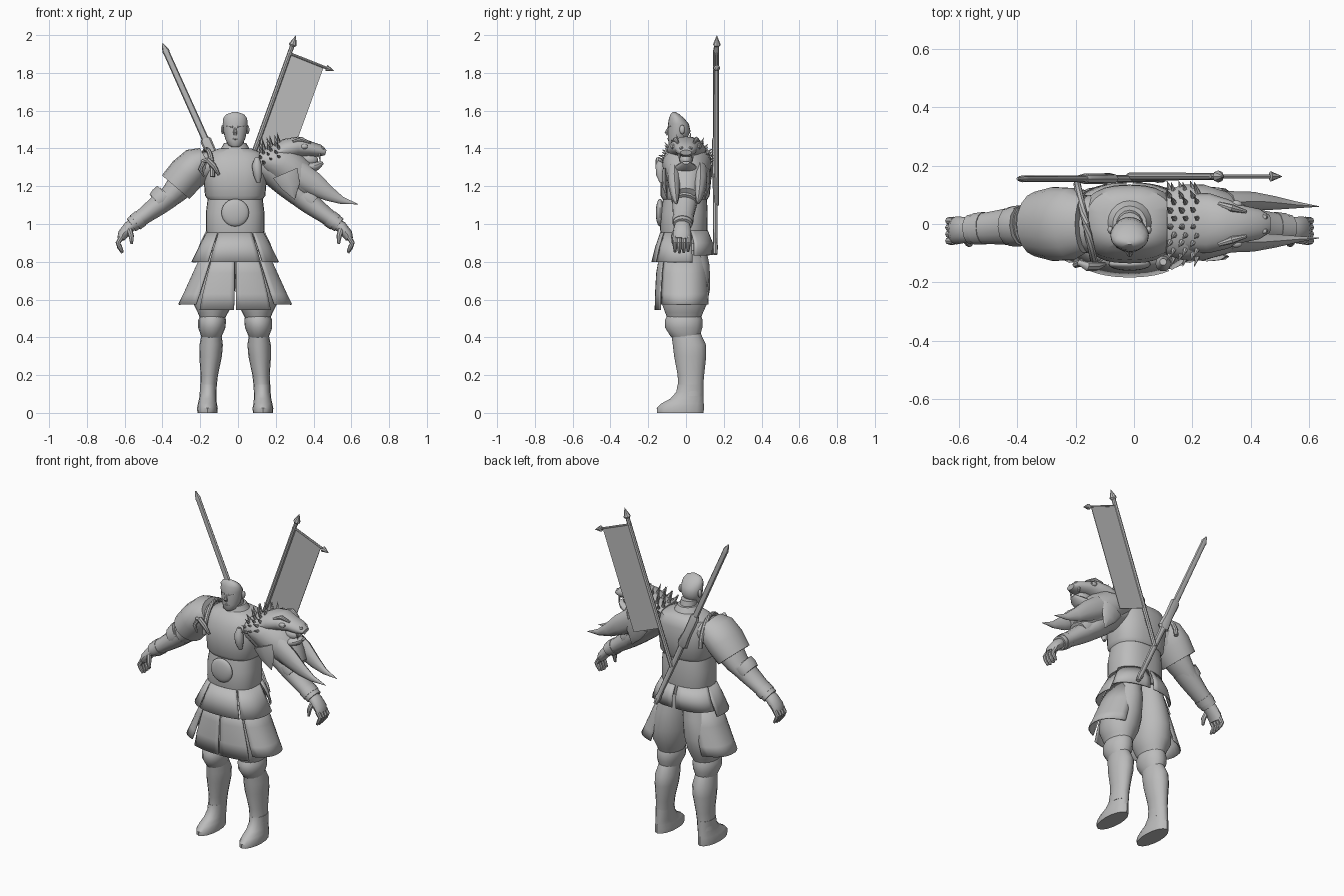
import bpy, bmesh, math
from mathutils import Vector as V

X0 = -0.015  # centre line of the body
grey = bpy.data.materials.new("steel_grey")
grey.diffuse_color = (0.5, 0.5, 0.5, 1)


def finish(name, bm, thick=0, angle=40):
    bmesh.ops.recalc_face_normals(bm, faces=bm.faces)
    me = bpy.data.meshes.new(name)
    bm.to_mesh(me)
    bm.free()
    me.materials.append(grey)
    me.polygons.foreach_set("use_smooth", [angle > 0] * len(me.polygons))
    me.set_sharp_from_angle(angle=math.radians(angle))
    ob = bpy.data.objects.new(name, me)
    bpy.context.collection.objects.link(ob)
    if thick:
        ob.modifiers.new("thickness", 'SOLIDIFY').thickness = thick
    return ob


def skin(name, rings, closed=True, thick=0, angle=40):
    bm = bmesh.new()
    rows = [[bm.verts.new(p) for p in r] for r in rings]
    n = len(rows[0])
    for a, b in zip(rows, rows[1:]):
        for i in range(n if closed else n - 1):
            j = (i + 1) % n
            bm.faces.new((a[i], a[j], b[j], b[i]))
    if closed:
        bm.faces.new(rows[0])
        bm.faces.new(rows[-1])
    return finish(name, bm, thick, angle)


def power(c, e):
    return math.copysign(abs(c) ** e, c)


def loft(name, rows, n=20, e=1.0, angle=40):
    """Stack of level ovals: x, y, z, half width, half depth."""
    ts = [2 * math.pi * i / n for i in range(n)]
    return skin(name, [[(x + rx * power(math.cos(t), e), y + ry * power(math.sin(t), e), z)
                        for t in ts] for x, y, z, rx, ry in rows], angle=angle)


def tube(name, pts, radii, n=12, angle=40):
    """Oval sections across a path; radii are (across, along y)."""
    pts = [V(p) for p in pts]
    rings = []
    for k, p in enumerate(pts):
        t = (pts[min(k + 1, len(pts) - 1)] - pts[max(k - 1, 0)]).normalized()
        u = t.cross(V((0, 1, 0)))
        u = u.normalized() if u.length > 0.1 else V((1, 0, 0))
        v = u.cross(t)
        a, b = radii[k] if isinstance(radii[k], tuple) else (radii[k],) * 2
        rings.append([p + u * a * math.cos(q) + v * b * math.sin(q)
                      for q in (2 * math.pi * i / n for i in range(n))])
    return skin(name, rings, angle=angle)


def panel(name, a0, a1, rows, thick=0.006, n=9):
    """Curved plate around the body: y centre, z, half width, half depth."""
    ang = [math.radians(a0 + (a1 - a0) * i / n) for i in range(n + 1)]
    return skin(name, [[(X0 + rx * power(math.cos(a), .85), y + ry * power(math.sin(a), .85), z) for a in ang]
                       for y, z, rx, ry in rows], closed=False, thick=thick)


def ball(name, c, r, seg=16):
    bm = bmesh.new()
    bmesh.ops.create_uvsphere(bm, u_segments=seg, v_segments=seg // 2, radius=1)
    for v in bm.verts:
        v.co = V([c[i] + v.co[i] * r[i] for i in range(3)])
    return finish(name, bm)


# Torso: belly armour, chest plate and collar
loft("belly_armour", [(X0, -.01, .90, .14, .112), (X0, -.012, .97, .155, .125), (X0, -.01, 1.06, .155, .125),
                      (X0, -.005, 1.14, .145, .115), (X0, -.005, 1.17, .14, .11)], 28, .8)
loft("chest_plate", [(X0, -.005, 1.13, .145, .118), (X0, -.005, 1.15, .16, .13), (X0, 0, 1.25, .168, .135),
                     (X0, .005, 1.33, .17, .128), (X0, .015, 1.375, .145, .105), (X0, .01, 1.40, .085, .075)], 28, .8)
loft("collar", [(X0, .01, 1.36, .105, .09), (X0, .005, 1.40, .075, .075), (X0, 0, 1.43, .058, .062)])
ball("belly_disc", (X0, -.138, 1.06), (.073, .022, .073), 24)

# Head with face details
loft("neck", [(X0, .005, 1.38, .05, .055), (X0, -.01, 1.46, .045, .05)], 16)
loft("head", [(X0, -.065, 1.408, .02, .02), (X0, -.06, 1.418, .036, .032), (X0, -.045, 1.45, .053, .05),
              (X0, -.036, 1.49, .062, .06), (X0, -.04, 1.53, .066, .055), (X0, -.05, 1.56, .063, .04),
              (X0, -.058, 1.58, .048, .024), (X0, -.062, 1.592, .015, .008)], 20)
tube("nose", [(X0, -.092, 1.51), (X0, -.102, 1.485), (X0, -.094, 1.472)], [.005, .011, .008], 8)
tube("mouth", [(X0 - .022, -.087, 1.45), (X0, -.094, 1.451), (X0 + .022, -.087, 1.45)], [.003, .006, .003], 8)
for s in (-1, 1):
    ball("ear", (X0 + s * .066, -.02, 1.50), (.01, .015, .025), 10)
    tube("brow", [(X0 + s * .012, -.093, 1.513), (X0 + s * .045, -.078, 1.52)], [.005, .003], 8)

# Hip plates below the waist
hip = [(-.012, .955, .152, .125), (-.015, .88, .192, .148), (-.018, .80, .232, .165)]
back = [(-.012, .965, .158, .128), (0, .90, .19, .142), (0, .835, .215, .143)]
for a0, a1 in ((-122, -58), (-55, 15), (165, 235)):
    panel("hip_plate", a0, a1, hip)
for a0, a1 in ((14, 88), (92, 166)):
    panel("back_hip_plate", a0, a1, back)

# Wide skirt plates, split at the front and slit beside each thigh
skirt = [(-.012, .86, .17, .125), (-.012, .74, .225, .143), (-.012, .63, .275, .15), (-.012, .575, .302, .152)]
for a0, a1 in ((-50, 58), (122, 230)):
    panel("side_skirt", a0, a1, skirt, n=12)
front = [(-.012, .86, .17, .125), (-.013, .74, .22, .145), (-.013, .63, .26, .151), (-.013, .545, .285, .153)]
for a0, a1 in ((-89.5, -52), (-128, -90.5)):
    panel("front_skirt", a0, a1, front)

for s in (-1, 1):
    bx = lambda d: X0 + s * d
    # Baggy trousers, lower leg and boot
    loft("trouser", [(bx(.075), 0, .90, .075, .10), (bx(.09), 0, .78, .095, .125), (bx(.11), -.002, .66, .11, .13),
                     (bx(.118), -.008, .58, .105, .12), (bx(.118), -.01, .53, .08, .1), (bx(.12), -.01, .50, .066, .088)])
    loft("knee_guard", [(bx(.12), -.01, .515, .066, .09), (bx(.122), -.012, .49, .074, .10), (bx(.124), -.012, .45, .072, .098),
                        (bx(.125), -.005, .41, .056, .08), (bx(.125), 0, .395, .05, .07)], 16)
    loft("shin", [(bx(.125), 0, .42, .052, .078), (bx(.127), .018, .36, .062, .088), (bx(.13), .022, .30, .06, .085),
                  (bx(.137), .026, .20, .046, .07), (bx(.142), .024, .13, .043, .066), (bx(.145), .02, .09, .045, .07)], 16)
    loft("boot", [(bx(.147), -.03, 0, .053, .123), (bx(.147), -.03, .025, .055, .125), (bx(.147), -.018, .05, .05, .112),
                  (bx(.145), .005, .075, .046, .088), (bx(.143), .02, .11, .044, .072), (bx(.142), .024, .15, .045, .068)], 16)
    # Sleeve, flared bracer and hand
    tube("sleeve", [(bx(.12), 0, 1.32), (bx(.2), 0, 1.29), (bx(.28), 0, 1.215), (bx(.34), 0, 1.15), (bx(.40), -.005, 1.10)],
         [(.07, .10), (.085, .10), (.078, .09), (.06, .075), (.045, .06)], 16)
    tube("bracer", [(bx(.355), -.004, 1.145), (bx(.40), -.008, 1.105), (bx(.48), -.014, 1.045), (bx(.55), -.018, .995)],
         [(.064, .072), (.056, .066), (.045, .056), (.041, .05)], 14)
    tube("bracer_rim", [(bx(.37), -.006, 1.15), (bx(.395), -.008, 1.13), (bx(.415), -.009, 1.113)],
         [(.067, .07), (.066, .07), (.058, .066)], 12)
    tube("wrist_band", [(bx(.50), -.015, 1.03), (bx(.53), -.017, 1.008)], [(.047, .057), (.046, .055)], 14)
    tube("palm", [(bx(.52), -.018, 1.01), (bx(.56), -.02, .985), (bx(.595), -.022, .945), (bx(.605), -.024, .92)],
         [(.028, .036), (.032, .044), (.028, .048), (.02, .044)], 12)
    for k in range(4):
        y = -.058 + .023 * k
        d = .006 * abs(k - 1.3)
        tube("finger", [(bx(.602), y, .93), (bx(.62), y, .90), (bx(.612), y, .873 + d), (bx(.597), y, .845 + d)],
             [.014, .013, .012, .007], 8)
    tube("thumb", [(bx(.56), -.05, .97), (bx(.55), -.066, .935), (bx(.548), -.068, .895)], [.016, .014, .007], 8)

# Shoulder strap arching over the chest plate
tube("shoulder_strap", [(-.165 + .03 * math.cos(a), -.137 * math.cos(a), 1.25 + .145 * math.sin(a))
                        for a in (math.pi * i / 12 for i in range(13))], [.013] * 13, 8)

# Plain shoulder guard with a hooked clasp
tube("shoulder_guard", [(-.17, 0, 1.345), (-.215, 0, 1.32), (-.27, 0, 1.265), (-.33, 0, 1.195)],
     [(.066, .10), (.092, .125), (.1, .128), (.096, .112)], 18)
tube("clasp", [(-.19, -.13, 1.33), (-.16, -.145, 1.34), (-.13, -.145, 1.31), (-.10, -.138, 1.26)], [.01, .016, .016, .007], 8)
tube("clasp_hook", [(-.18, -.13, 1.33), (-.2, -.14, 1.29), (-.18, -.142, 1.25)], [.012, .011, .004], 8)

# Beast shoulder guard: cape, skull, jaws, eyes, tusks, mane
tube("beast_cape", [(.11, .005, 1.34), (.17, .005, 1.335), (.24, .005, 1.31), (.32, .003, 1.25), (.38, 0, 1.20), (.43, 0, 1.165)],
     [(.05, .11), (.085, .13), (.11, .13), (.10, .105), (.075, .08), (.03, .055)], 20)
tube("beast_skull", [(.19, .004, 1.37), (.26, .002, 1.395), (.32, 0, 1.408), (.38, 0, 1.398), (.43, 0, 1.388), (.465, 0, 1.378)],
     [(.05, .10), (.058, .102), (.055, .085), (.04, .062), (.033, .052), (.014, .03)], 16)
tube("beast_jaw", [(.31, 0, 1.285), (.37, 0, 1.295), (.42, 0, 1.308), (.45, 0, 1.325)],
     [(.045, .075), (.032, .06), (.022, .045), (.008, .02)], 14)
ball("beast_tongue", (.36, 0, 1.338), (.065, .035, .035))
for s in (-1, 1):
    y = .006 + s * .054
    ball("beast_eye", (.35, s * .068, 1.41), (.022, .014, .014), 10)
    ball("beast_nostril", (.445, s * .024, 1.40), (.015, .011, .011), 8)
    tube("beast_brow", [(.29, s * .07, 1.435), (.335, s * .055, 1.449), (.385, s * .042, 1.428)], [.008, .013, .006], 8)
    tube("beast_fang", [(.43, s * .035, 1.375), (.435, s * .035, 1.33)], [.009, .001], 6)
    tube("tusk", [(.31, y * 1.25, 1.27), (.40, y * 1.3, 1.215), (.48, y * 1.2, 1.16), (.55, y * 1.1, 1.125), (.635, y, 1.105)],
         [(.07, .04), (.06, .034), (.04, .024), (.02, .013), .001], 10)
    tube("cape_point", [(.25, s * .112, 1.27), (.28, s * .112, 1.20), (.30, s * .10, 1.13)], [(.07, .016), (.05, .014), .001], 8)
for row in range(3):
    for k in range(12):
        a = math.radians(12 + 156 * k / 11)
        x = .125 + .04 * row + .014 * (k % 2)
        c, r = V((x, .005 + .112 * math.cos(a), 1.305 + .092 * math.sin(a) + .014 * row)), .048 + .012 * (k % 2)
        tube("mane_spike", [c, c + V((-.012, .7 * r * math.cos(a), r * math.sin(a)))], [.011, .001], 6)
tube("tassel", [(.10, -.13, 1.35), (.10, -.136, 1.31), (.105, -.136, 1.26), (.108, -.13, 1.22)], [.012, .027, .023, .01], 10)

# Sheathed sword slung across the back
sw = lambda t: V((-.40 + .5 * t, .155, 1.955 - 1.115 * t))
tube("sword_handle", [sw(t) for t in (0, .035, .05, .5)], [.004, (.019, .012), (.017, .011), (.019, .012)], 8, 30)
tube("sword_guard", [sw(t) for t in (.45, .46, .56, .63, .64)], [(.022, .014), (.03, .018), (.028, .018), (.036, .02), (.022, .014)], 8, 30)
tube("scabbard", [sw(t) for t in (.62, .95, .96, 1)], [(.02, .014), (.016, .011), (.02, .014), .012], 8, 30)

# Banner pole, crossbar and cloth
pole = lambda t: V((.307 - .323 * t, .163, 1.998 - .898 * t))
tube("banner_pole", [pole(t) for t in (.04, .5, 1)], [.012, .013, .013], 8, 30)
tube("pole_tip", [pole(t) for t in (0, .055, .065, .085)], [.001, .021, .012, .012], 8, 30)
bar = lambda t: V((.262 + .246 * t, .163, 1.908 - .098 * t))
tube("crossbar", [bar(t) for t in (0, .85)], [.007, .007], 8, 30)
tube("crossbar_tip", [bar(t) for t in (.83, .84, 1)], [.008, .018, .001], 8, 30)
drop = V((-.212, 0, -.585))
skin("banner", [[bar(.05), bar(.78)], [bar(.05) + drop, bar(.78) + drop]], closed=False, thick=.004, angle=0)
